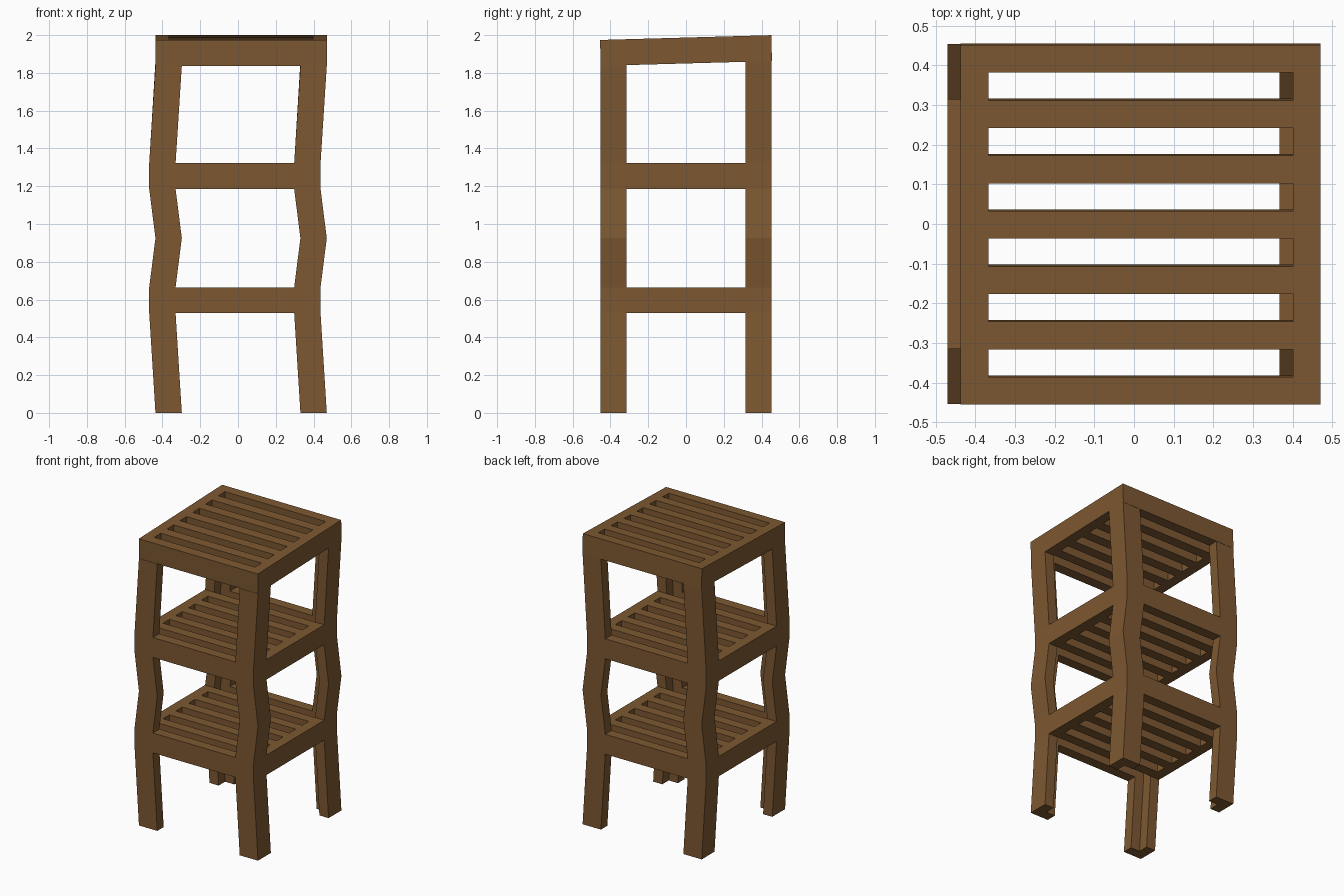
import bpy
import bmesh
from math import atan
from mathutils import Matrix

cube = bpy.data.objects.get("Cube")
if cube:
    bpy.data.objects.remove(cube, do_unlink=True)

HALF = 0.4535            # half width of the square plan
SLATS = 7
T = 2 * HALF / (2 * SLATS - 1)   # board thickness, equal to the gap
LEAN = 0.0165            # sideways sway of the stand
DECK = 0.137             # deck height
SLOPE = 0.028            # tilt of the top deck

wood = bpy.data.materials.new("brown wood")
wood.use_nodes = True
colour = (0.205, 0.098, 0.031, 1)
wood.diffuse_color = colour
wood.node_tree.nodes["Principled BSDF"].inputs["Base Color"].default_value = colour


def finish(name, bm):
    bmesh.ops.recalc_face_normals(bm, faces=bm.faces[:])
    mesh = bpy.data.meshes.new(name)
    bm.to_mesh(mesh)
    bm.free()
    mesh.materials.append(wood)
    obj = bpy.data.objects.new(name, mesh)
    bpy.context.collection.objects.link(obj)
    return obj


def slatted_deck(name, x, z, tilt=0):
    """Square frame with slots running left to right."""
    bm = bmesh.new()
    xs = [-HALF, -HALF + T, HALF - T, HALF]
    ys = [-HALF + i * T for i in range(2 * SLATS)]
    grid = [[bm.verts.new((px, py, -DECK / 2)) for py in ys] for px in xs]
    for i in range(3):
        for j in range(len(ys) - 1):
            if i == 1 and j % 2:      # leave the slots open
                continue
            bm.faces.new((grid[i][j], grid[i + 1][j],
                          grid[i + 1][j + 1], grid[i][j + 1]))
    ext = bmesh.ops.extrude_face_region(bm, geom=bm.faces[:], use_keep_orig=True)
    top = [v for v in ext["geom"] if isinstance(v, bmesh.types.BMVert)]
    bmesh.ops.translate(bm, verts=top, vec=(0, 0, DECK))
    bmesh.ops.transform(bm, verts=bm.verts[:], matrix=Matrix.Translation(
        (x, 0, z + DECK / 2)) @ Matrix.Rotation(atan(tilt), 4, "X"))
    finish(name, bm)


def leg(name, sx, sy, levels, top_slope=0):
    """L-section corner post lofted through (shift, height) levels."""
    section = [(0, 0), (2 * T, 0), (2 * T, T), (T, T), (T, 2 * T), (0, 2 * T)]
    bm = bmesh.new()
    rings = []
    for k, (shift, z) in enumerate(levels):
        slope = top_slope if k == len(levels) - 1 else 0
        ring = []
        for a, b in section:
            y = sy * (HALF - b)
            ring.append(bm.verts.new((sx * (HALF - a) + shift, y, z + slope * y)))
        rings.append(ring)
    for low, high in zip(rings, rings[1:]):
        for i in range(len(low)):
            j = (i + 1) % len(low)
            bm.faces.new((low[i], low[j], high[j], high[i]))
    bm.faces.new(rings[0])
    bm.faces.new(rings[-1])
    finish(name, bm)


# Decks
LOW, MID, TOP = 0.528, 1.185, 1.85
slatted_deck("lower_shelf", -LEAN, LOW)
slatted_deck("middle_shelf", -LEAN, MID)
slatted_deck("top_deck", LEAN, TOP, SLOPE)

# Corner posts, one run between each pair of decks
runs = {
    "lower": ([(LEAN, 0), (-LEAN, LOW)], 0),
    "middle": ([(-LEAN, LOW + DECK), (LEAN, 0.925), (-LEAN, MID)], 0),
    "upper": ([(-LEAN, MID + DECK), (LEAN, TOP)], SLOPE),
}
for side, sx in (("left", 1), ("right", -1)):
    for end, sy in (("front", -1), ("back", 1)):
        for run, (levels, slope) in runs.items():
            leg(f"{end}_{side}_{run}_leg", sx, sy, levels, slope)
